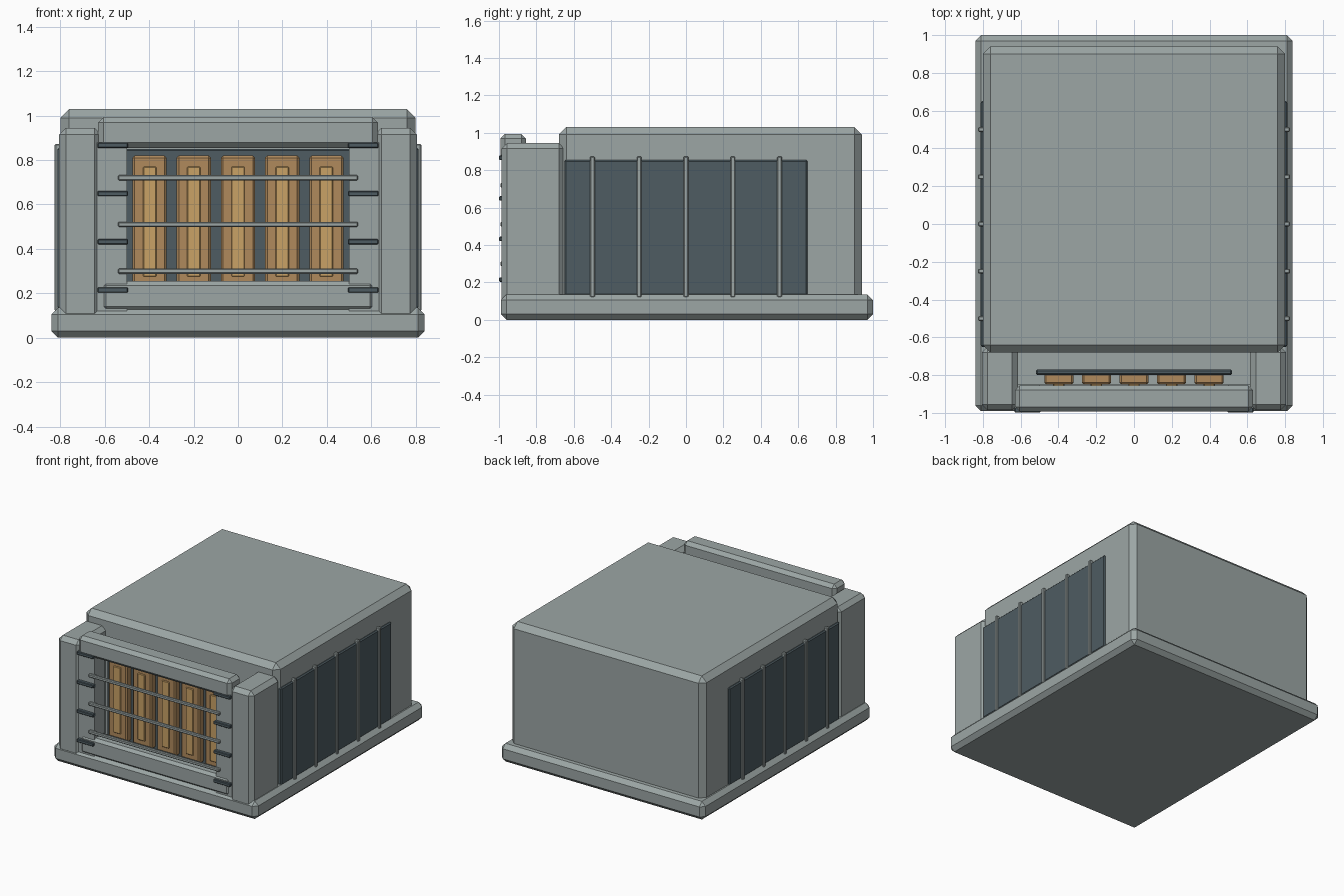
import bpy
import bmesh
from mathutils import Vector

cube = bpy.data.objects.get("Cube")
if cube:
    bpy.data.objects.remove(cube, do_unlink=True)


def material(name, srgb):
    m = bpy.data.materials.new(name)
    m.use_nodes = True
    col = [((c / 255 + 0.055) / 1.055) ** 2.4 for c in srgb] + [1]
    m.diffuse_color = col
    m.node_tree.nodes["Principled BSDF"].inputs["Base Color"].default_value = col
    return m


GREY = material("grey casing", (156, 166, 165))
DARK = material("dark slate", (78, 92, 98))
BROWN = material("brown copper", (176, 138, 92))
TAN = material("light tan", (202, 162, 102))


def box(name, x, y, z, mat, bevel=0.0):
    """Flat-shaded box spanning the given (low, high) ranges, edges chamfered."""
    spans = (x, y, z)
    size = Vector([b - a for a, b in spans])
    bm = bmesh.new()
    bmesh.ops.create_cube(bm, size=1)
    bmesh.ops.scale(bm, vec=size, verts=bm.verts)
    if bevel:
        bmesh.ops.bevel(bm, geom=bm.edges[:], offset=bevel, segments=1,
                        affect="EDGES", profile=0.5)
    mesh = bpy.data.meshes.new(name)
    bm.to_mesh(mesh)
    bm.free()
    mesh.materials.append(mat)
    ob = bpy.data.objects.new(name, mesh)
    ob.location = [(a + b) / 2 for a, b in spans]
    bpy.context.collection.objects.link(ob)
    return ob


def pair(name, x, y, z, mat, bevel=0.0):
    """The same box on both sides, x given for the left (+x) side."""
    box("left_" + name, x, y, z, mat, bevel)
    box("right_" + name, (-x[1], -x[0]), y, z, mat, bevel)


# Plinth and main housing
box("base", (-0.84, 0.84), (-0.99, 1.0), (0, 0.135), GREY, 0.03)
box("housing", (-0.80, 0.80), (-0.68, 0.94), (0.08, 1.03), GREY, 0.04)

# Side vents with vertical ribs
pair("vent", (0.77, 0.813), (-0.65, 0.65), (0.13, 0.855), DARK, 0.008)
for i in range(5):
    y = (i - 2) * 0.25
    pair(f"vent_rib_{i + 1}", (0.79, 0.825), (y - 0.013, y + 0.013),
         (0.12, 0.873), GREY, 0.005)

# Front frame: pillars, cheeks, lintel and sill
pair("pillar", (0.615, 0.805), (-0.986, -0.65), (0.08, 0.945), GREY, 0.03)
pair("cheek", (0.50, 0.635), (-0.975, -0.85), (0.10, 0.88), GREY)
box("lintel", (-0.63, 0.63), (-0.993, -0.855), (0.855, 0.993), GREY, 0.025)
box("sill", (-0.615, 0.615), (-0.983, -0.85), (0.12, 0.255), GREY, 0.02)

# Recessed back panel with upright cells
box("back_panel", (-0.52, 0.52), (-0.80, -0.77), (0.12, 0.85), DARK, 0.008)
for i in range(5):
    x = (i - 2) * 0.199
    box(f"cell_{i + 1}", (x - 0.077, x + 0.077), (-0.85, -0.79),
        (0.22, 0.82), BROWN, 0.01)
    box(f"cell_strip_{i + 1}", (x - 0.03, x + 0.03), (-0.858, -0.84),
        (0.275, 0.77), TAN, 0.004)

# Horizontal guard bars and side clips
for i in range(3):
    z = 0.30 + i * 0.21
    box(f"guard_bar_{i + 1}", (-0.54, 0.54), (-0.993, -0.97),
        (z - 0.012, z + 0.012), GREY, 0.005)
for i in range(4):
    z = 0.215 + i * 0.217
    pair(f"clip_{i + 1}", (0.495, 0.632), (-0.999, -0.97),
         (z - 0.012, z + 0.012), DARK, 0.004)
